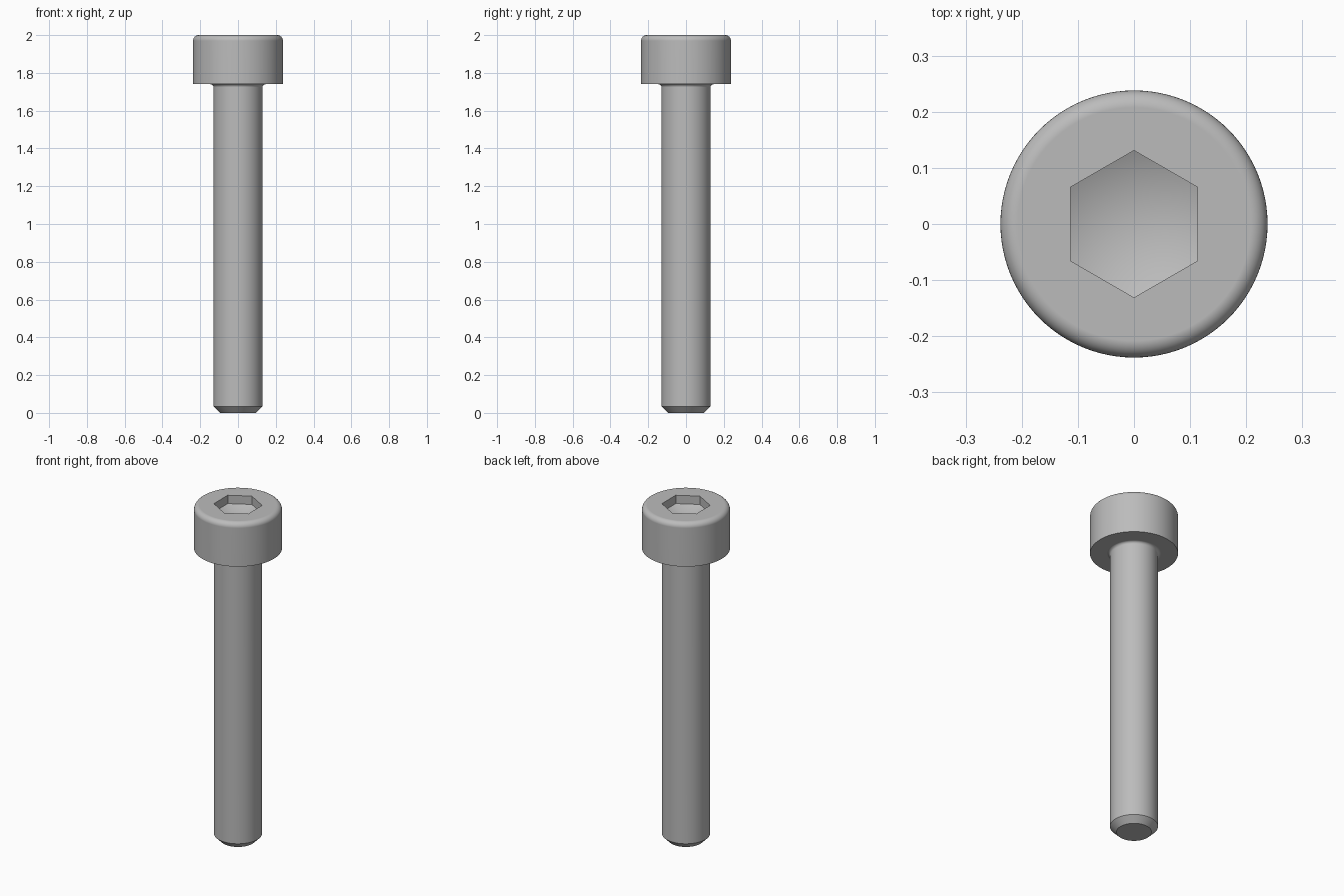
import bpy, bmesh
from math import sin, cos, pi, radians
from mathutils import Matrix

cube = bpy.data.objects.get("Cube")
if cube:
    bpy.data.objects.remove(cube, do_unlink=True)

HEAD_R, SHANK_R, HEAD_Z, TOP = 0.238, 0.13, 1.74, 2.0
ROUND, FILLET, CHAMFER = 0.03, 0.016, 0.035
SIDES = 96

steel = bpy.data.materials.new("plain steel grey")
steel.use_nodes = True
grey = (0.5, 0.5, 0.5, 1)
steel.diffuse_color = grey
steel.node_tree.nodes["Principled BSDF"].inputs["Base Color"].default_value = grey


def arc(cx, cz, r, start, end, steps=8):
    """Points (radius, height) along an arc of the profile, in degrees."""
    angles = [radians(start + (end - start) * i / steps) for i in range(steps + 1)]
    return [(cx + r * cos(a), cz + r * sin(a)) for a in angles]


def lathe(name, profile, sides, turn=0.0):
    """Stack rings along z and close the ends; a zero radius gives a point."""
    bm = bmesh.new()
    rings = []
    for r, z in profile:
        count = sides if r > 0 else 1
        rings.append([bm.verts.new((r * cos(2 * pi * i / sides + turn),
                                    r * sin(2 * pi * i / sides + turn), z))
                      for i in range(count)])
    for low, high in zip(rings, rings[1:]):
        for i in range(sides):
            j = (i + 1) % sides
            if len(low) == 1:
                bm.faces.new((low[0], high[j], high[i]))
            else:
                bm.faces.new((low[i], low[j], high[j], high[i]))
    for ring in (rings[0], rings[-1]):
        if len(ring) > 1:
            bm.faces.new(ring)
    bmesh.ops.recalc_face_normals(bm, faces=bm.faces)
    mesh = bpy.data.meshes.new(name)
    bm.to_mesh(mesh)
    bm.free()
    mesh.materials.append(steel)
    obj = bpy.data.objects.new(name, mesh)
    bpy.context.collection.objects.link(obj)
    return obj


# Chamfered shank, small fillet under the head, rounded head rim
profile = [(SHANK_R - CHAMFER, 0), (SHANK_R, CHAMFER)]
profile += arc(SHANK_R + FILLET, HEAD_Z - FILLET, FILLET, 180, 90, 5)
profile += [(HEAD_R, HEAD_Z)]
profile += arc(HEAD_R - ROUND, TOP - ROUND, ROUND, 0, 90)
screw = lathe("socket_head_screw", profile, SIDES)

# Hexagonal key socket with a pointed floor
SOCKET_R = 0.131
cutter = lathe("socket_cutter",
               [(0, TOP - 0.115), (SOCKET_R, TOP - 0.05), (SOCKET_R, TOP + 0.1)],
               6, pi / 2)
cutter.hide_render = True

cut = screw.modifiers.new("key socket", 'BOOLEAN')
cut.operation = 'DIFFERENCE'
cut.solver = 'EXACT'
cut.object = cutter

bpy.ops.object.select_all(action='DESELECT')
screw.select_set(True)
bpy.context.view_layer.objects.active = screw
bpy.ops.object.modifier_apply(modifier=cut.name)
bpy.data.objects.remove(cutter, do_unlink=True)

# Smooth round surfaces, crisp edges, flat end faces
bpy.ops.object.shade_smooth_by_angle(angle=radians(30))
weighted = screw.modifiers.new("flat ends", 'WEIGHTED_NORMAL')
weighted.keep_sharp = True
